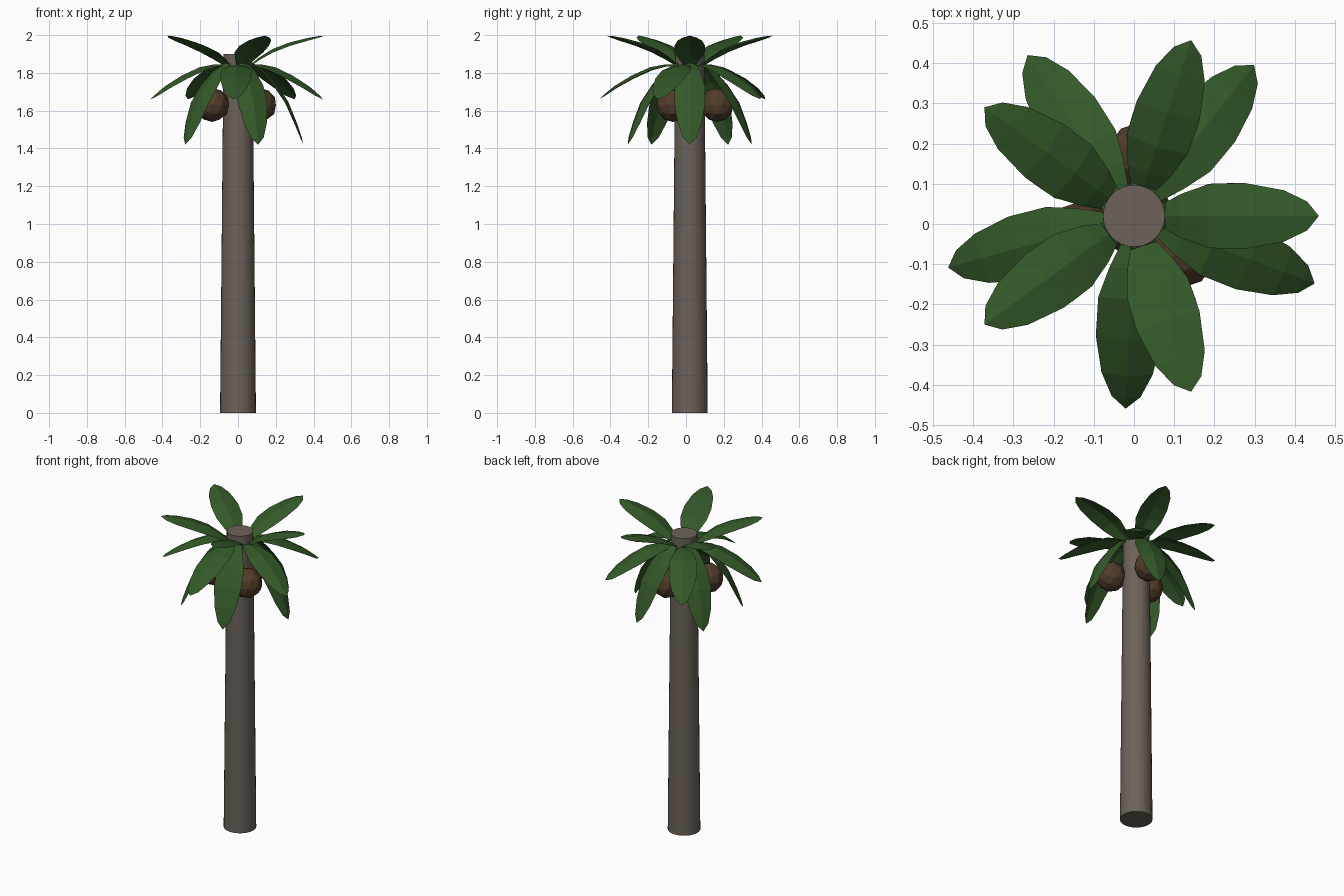
import bpy, bmesh, math
from mathutils import Vector, Matrix

if "Cube" in bpy.data.objects:
    bpy.data.objects.remove(bpy.data.objects["Cube"])

CENTER = Vector((0, 0.02, 0))


def material(name, rgb):
    m = bpy.data.materials.new(name)
    m.diffuse_color = (*rgb, 1)
    m.use_nodes = True
    m.node_tree.nodes["Principled BSDF"].inputs["Base Color"].default_value = m.diffuse_color
    return m


bark = material("grey bark", (0.15, 0.122, 0.10))
green = material("leaf green", (0.034, 0.098, 0.022))
brown = material("nut brown", (0.085, 0.046, 0.024))


def add_object(name, bm, mat):
    me = bpy.data.meshes.new(name)
    bm.to_mesh(me)
    bm.free()
    me.materials.append(mat)
    ob = bpy.data.objects.new(name, me)
    bpy.context.collection.objects.link(ob)
    ob.location = CENTER
    return ob


# Trunk: tapered cylinder
bm = bmesh.new()
bmesh.ops.create_cone(bm, cap_ends=True, segments=32, radius1=0.095, radius2=0.077,
                      depth=1.9, matrix=Matrix.Translation((0, 0, 0.95)))
add_object("trunk", bm, bark)

# Fronds: midrib profile (radius, height) and half width at each station
WIDTHS = [0.02, 0.055, 0.08, 0.082, 0.064, 0.036]
TIERS = {
    "upper_frond": (0, WIDTHS, [(0.05, 1.83), (0.11, 1.88), (0.18, 1.925), (0.27, 1.96),
                             (0.37, 1.985), (0.43, 1.995), (0.46, 1.997)]),
    "middle_frond": (51.5, WIDTHS, [(0.05, 1.845), (0.13, 1.845), (0.21, 1.83), (0.31, 1.785),
                                 (0.40, 1.73), (0.455, 1.685), (0.48, 1.66)]),
    "lower_frond": (0, WIDTHS, [(0.05, 1.87), (0.13, 1.82), (0.20, 1.745), (0.265, 1.65),
                             (0.31, 1.54), (0.337, 1.46), (0.345, 1.42)]),
}


def frond(name, angle, widths, profile):
    bm = bmesh.new()
    rows = []
    for i, w in enumerate(widths):
        r, z = profile[i]
        a, b = profile[max(i - 1, 0)], profile[i + 1]
        along = Vector((b[0] - a[0], 0, b[1] - a[1])).normalized()
        up = Vector((-along.z, 0, along.x))
        mid = Vector((r, 0, z))
        drop = up * w * 0.22          # edges fold slightly below the midrib
        rows.append([bm.verts.new(mid + Vector((0, -w, 0)) - drop),
                     bm.verts.new(mid),
                     bm.verts.new(mid + Vector((0, w, 0)) - drop)])
    tip = bm.verts.new((profile[-1][0], 0, profile[-1][1]))
    for p, q in zip(rows, rows[1:]):
        for k in (0, 1):
            bm.faces.new((p[k], q[k], q[k + 1], p[k + 1]))
    for k in (0, 1):
        bm.faces.new((rows[-1][k], tip, rows[-1][k + 1]))
    bmesh.ops.rotate(bm, verts=bm.verts, cent=(0, 0, 0),
                     matrix=Matrix.Rotation(math.radians(angle), 3, 'Z'))
    add_object(name, bm, green)


for name, (start, widths, profile) in TIERS.items():
    for i in range(5):
        frond(f"{name}_{i + 1}", start + 72 * i, widths, profile)

# Coconuts: three faceted balls around the trunk
for i, deg in enumerate((82, 202, 322)):
    t = math.radians(deg)
    bm = bmesh.new()
    bmesh.ops.create_icosphere(bm, subdivisions=2, radius=0.09, matrix=Matrix.Translation(
        (0.146 * math.cos(t), 0.146 * math.sin(t), 1.63)))
    add_object(f"coconut_{i + 1}", bm, brown)
